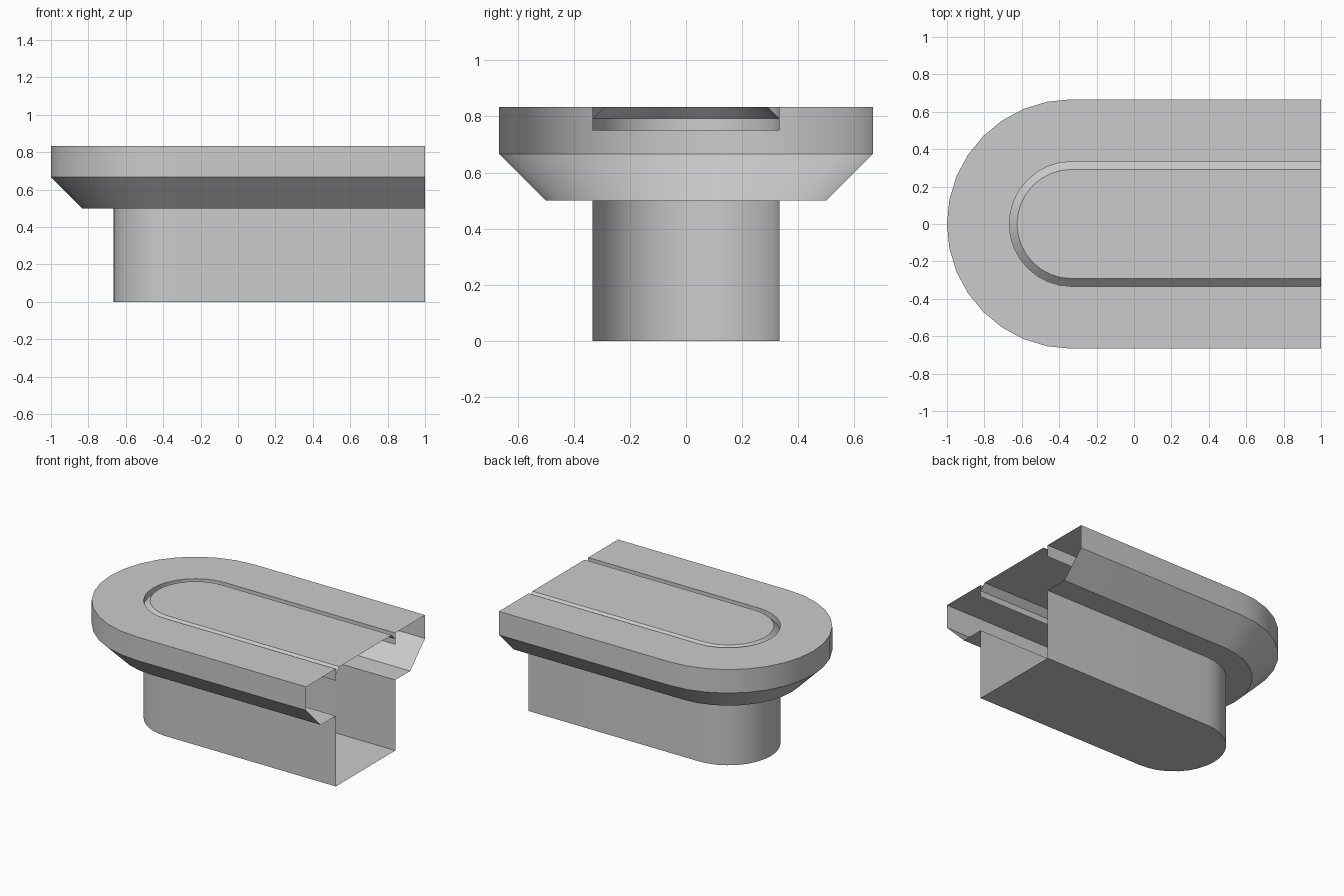
import bpy, bmesh, math

if "Cube" in bpy.data.objects:
    bpy.data.objects.remove(bpy.data.objects["Cube"])

CX, END, SEGS = -1 / 3, 1.0, 16   # arc centre, open end, arc segments


def u_path(r, z):
    """U-shaped row of points: straight, half circle, straight."""
    pts = [(END, -r, z)]
    for i in range(SEGS + 1):
        a = -math.pi / 2 - math.pi * i / SEGS
        pts.append((CX + r * math.cos(a), r * math.sin(a), z))
    return pts + [(END, r, z)]


def sweep(name, profile, cap_top=False, cap_bottom=False):
    """Skin a (radius, z) profile around the U path, end left open."""
    bm = bmesh.new()
    rows = [[bm.verts.new(p) for p in u_path(r, z)] for r, z in profile]
    for a, b in zip(rows, rows[1:]):
        for i in range(len(a) - 1):
            bm.faces.new((a[i], a[i + 1], b[i + 1], b[i]))
    if cap_top:
        bm.faces.new(rows[0][::-1])
    if cap_bottom:
        bm.faces.new(rows[-1])
    mesh = bpy.data.meshes.new(name)
    bm.to_mesh(mesh)
    bm.free()
    ob = bpy.data.objects.new(name, mesh)
    bpy.context.collection.objects.link(ob)
    bpy.ops.object.select_all(action='DESELECT')
    ob.select_set(True)
    bpy.context.view_layer.objects.active = ob
    bpy.ops.object.shade_smooth_by_angle(angle=math.radians(30))
    return ob


# Flanged shell: inner lip, rim, chamfer, ledge, stem and floor
sweep("flanged_body", [(1/3, 0.75), (1/3, 5/6), (2/3, 5/6), (2/3, 2/3),
                       (0.5, 0.5), (1/3, 0.5), (1/3, 0)], cap_bottom=True)

# Flush top panel with a bevelled edge
sweep("top_panel", [(0.292, 5/6), (1/3, 0.792)], cap_top=True)
